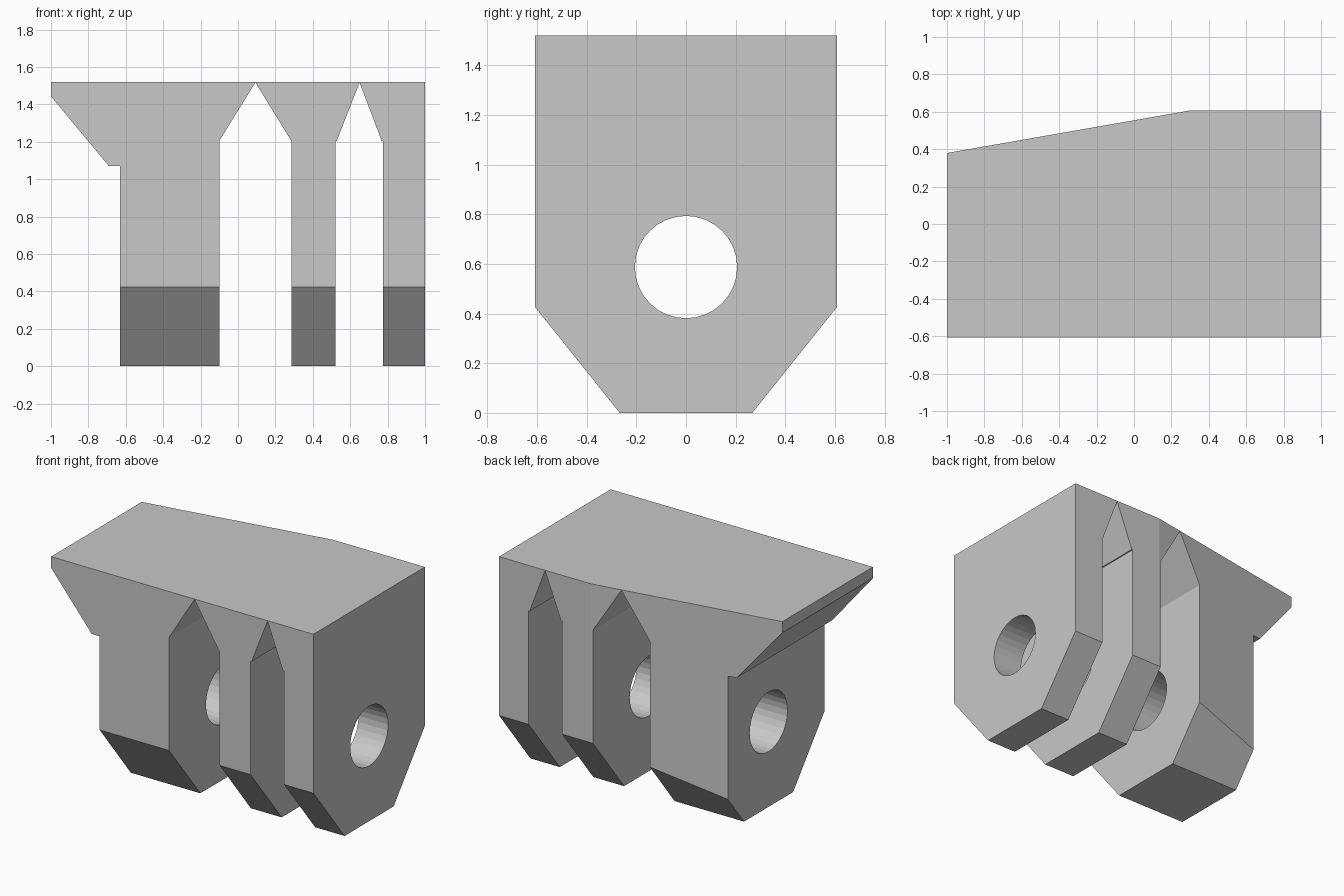
import bpy, bmesh, math

if "Cube" in bpy.data.objects:
    bpy.data.objects.remove(bpy.data.objects["Cube"])

gray = bpy.data.materials.new("light gray")
gray.diffuse_color = (0.58, 0.58, 0.58, 1)
gray.use_nodes = True
gray.node_tree.nodes["Principled BSDF"].inputs["Base Color"].default_value = gray.diffuse_color


def prism(name, pts, axis, lo, hi):
    """Extrude a 2D outline along one axis (the outline uses the other two, in order)."""
    bm = bmesh.new()

    def vert(p, d):
        co = list(p)
        co.insert(axis, d)
        return bm.verts.new(co)

    a = [vert(p, lo) for p in pts]
    b = [vert(p, hi) for p in pts]
    bm.faces.new(a)
    bm.faces.new(b[::-1])
    n = len(pts)
    for i in range(n):
        j = (i + 1) % n
        bm.faces.new((a[i], b[i], b[j], a[j]))
    bmesh.ops.recalc_face_normals(bm, faces=bm.faces)
    me = bpy.data.meshes.new(name)
    bm.to_mesh(me)
    bm.free()
    me.materials.append(gray)
    ob = bpy.data.objects.new(name, me)
    bpy.context.collection.objects.link(ob)
    return ob


def cut(ob, cutter, op):
    """Apply a boolean and remove its cutter."""
    cutter.hide_render = True
    mod = ob.modifiers.new("cut", 'BOOLEAN')
    mod.object = cutter
    mod.operation = op
    mod.solver = 'EXACT'
    bpy.context.view_layer.objects.active = ob
    bpy.ops.object.modifier_apply(modifier=mod.name)
    bpy.data.objects.remove(cutter)


# front outline: top plate with left overhang and three lugs, pointed slots between
body = prism("hinge_bracket", [
    (-1, 1.52), (-1, 1.443), (-0.69, 1.07), (-0.63, 1.07), (-0.63, 0),
    (-0.10, 0), (-0.10, 1.205), (0.093, 1.517), (0.285, 1.205), (0.285, 0),
    (0.52, 0), (0.52, 1.205), (0.528, 1.205), (0.65, 1.517), (0.768, 1.205), (0.775, 1.205),
    (0.775, 0), (1, 0), (1, 1.52)], 1, -0.8, 0.8)

# side outline with chamfered lower corners
side = prism("side_outline", [
    (-0.267, -0.0), (0.267, -0.0), (0.607, 0.425), (0.607, 1.7),
    (-0.607, 1.7), (-0.607, 0.425)], 0, -1.2, 1.2)
cut(body, side, 'INTERSECT')

# slanted back, seen from the top
slope = 0.23 / 1.3
back = prism("back_slant", [
    (-1.2, 0.38 - 0.2 * slope), (0.3, 0.607), (0.3, 0.9), (-1.2, 0.9)], 2, -0.3, 1.8)
cut(body, back, 'DIFFERENCE')

# pin hole through all lugs
ring = [(0.206 * math.cos(i * math.tau / 32), 0.587 + 0.206 * math.sin(i * math.tau / 32))
        for i in range(32)]
cut(body, prism("pin_hole", ring, 0, -1.2, 1.2), 'DIFFERENCE')
